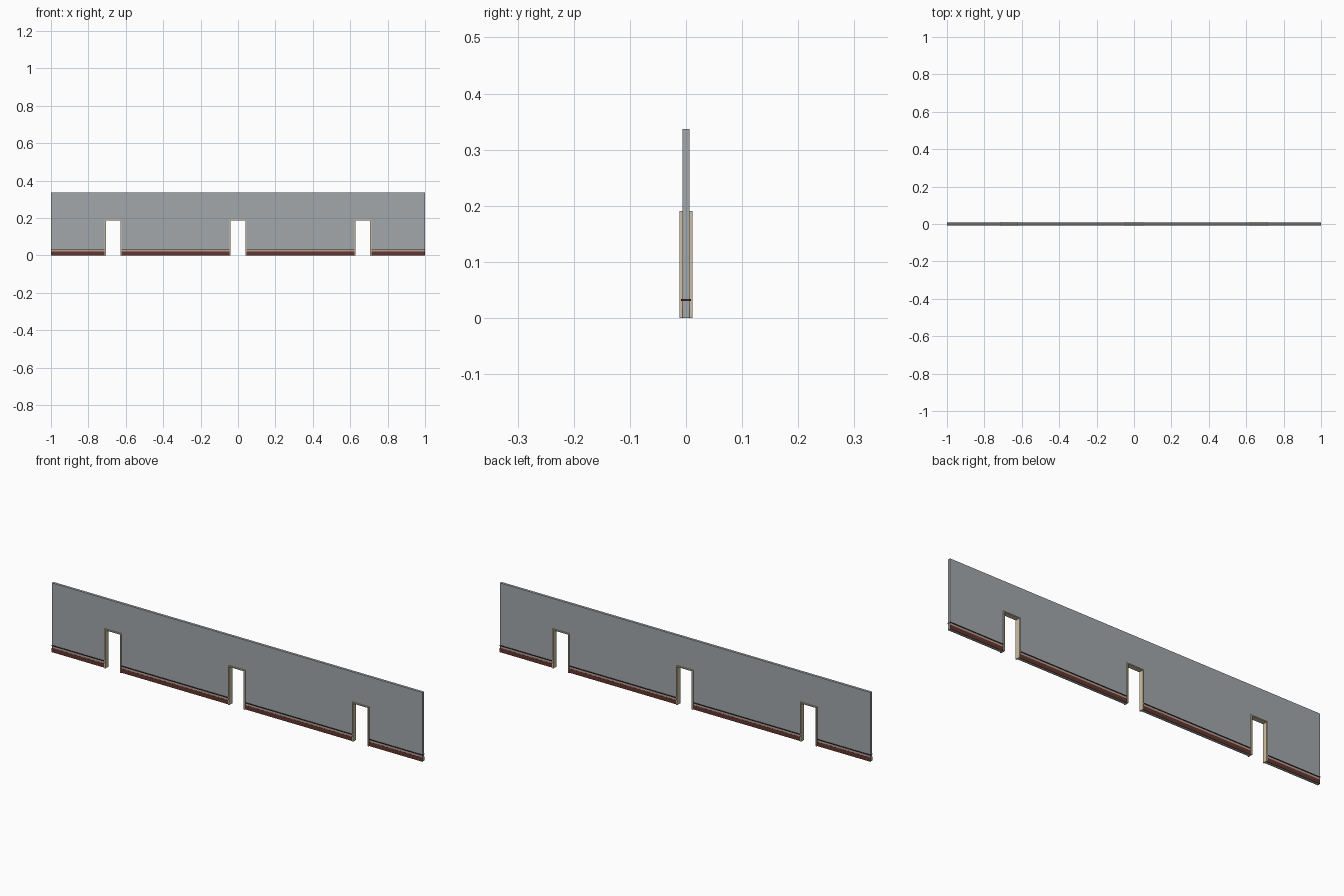
import bpy, bmesh

if "Cube" in bpy.data.objects:
    bpy.data.objects.remove(bpy.data.objects["Cube"])


def material(name, rgb):
    m = bpy.data.materials.new(name)
    m.diffuse_color = (*rgb, 1)
    m.use_nodes = True
    m.node_tree.nodes["Principled BSDF"].inputs["Base Color"].default_value = m.diffuse_color
    return m


GREY = material("wall grey", (0.36, 0.39, 0.41))
CREAM = material("frame cream", (0.62, 0.53, 0.36))
RED = material("skirting red brown", (0.13, 0.035, 0.025))
DARK = material("rail dark brown", (0.035, 0.016, 0.014))
PINK = material("band pale brown", (0.42, 0.34, 0.31))

DOORS = (-0.668, 0.0, 0.668)
HALF_OPEN, HALF_FRAME = 0.039, 0.045     # opening and outer frame half widths
OPEN_TOP, FRAME_TOP, WALL_TOP = 0.186, 0.191, 0.337
WALL_Y, FRAME_Y = 0.0062, 0.012


def prism(name, outline, y0, y1, mat):
    """Extrude an x/z outline from y0 to y1."""
    bm = bmesh.new()
    face = bm.faces.new([bm.verts.new((x, y0, z)) for x, z in outline])
    res = bmesh.ops.extrude_face_region(bm, geom=[face])
    verts = [g for g in res["geom"] if isinstance(g, bmesh.types.BMVert)]
    bmesh.ops.translate(bm, verts=verts, vec=(0, y1 - y0, 0))
    bmesh.ops.recalc_face_normals(bm, faces=bm.faces)
    me = bpy.data.meshes.new(name)
    bm.to_mesh(me)
    bm.free()
    me.materials.append(mat)
    ob = bpy.data.objects.new(name, me)
    bpy.context.collection.objects.link(ob)


def box(name, x0, x1, y0, y1, z0, z1, mat):
    prism(name, [(x0, z0), (x1, z0), (x1, z1), (x0, z1)], y0, y1, mat)


# wall with three door notches
outline = [(-0.9995, 0)]
for c in DOORS:
    a, b = c - HALF_FRAME + 0.001, c + HALF_FRAME - 0.001
    outline += [(a, 0), (a, FRAME_TOP - 0.001), (b, FRAME_TOP - 0.001), (b, 0)]
outline += [(0.9995, 0), (0.9995, WALL_TOP), (-0.9995, WALL_TOP)]
prism("wall", outline, -WALL_Y, WALL_Y, GREY)

# door frames
for c in DOORS:
    o, i = HALF_FRAME, HALF_OPEN
    prism("door_frame", [(c - o, 0), (c - i, 0), (c - i, OPEN_TOP), (c + i, OPEN_TOP),
                         (c + i, 0), (c + o, 0), (c + o, FRAME_TOP), (c - o, FRAME_TOP)],
          -FRAME_Y, FRAME_Y, CREAM)

# skirting, pale band and rail between the doors
edges = [-1] + [c + s * HALF_FRAME for c in DOORS for s in (-1, 1)] + [1]
for x0, x1 in zip(edges[::2], edges[1::2]):
    box("skirting_rail", x0, x1, -0.009, 0.009, 0.030, 0.034, DARK)
    for s in (-1, 1):
        e0, e1 = max(x0, -0.9995), min(x1, 0.9995)
        box("skirting_board", e0, e1, s * WALL_Y, s * 0.0075, 0, 0.020, RED)
        box("skirting_band", e0, e1, s * WALL_Y, s * 0.0068, 0.020, 0.030, PINK)
